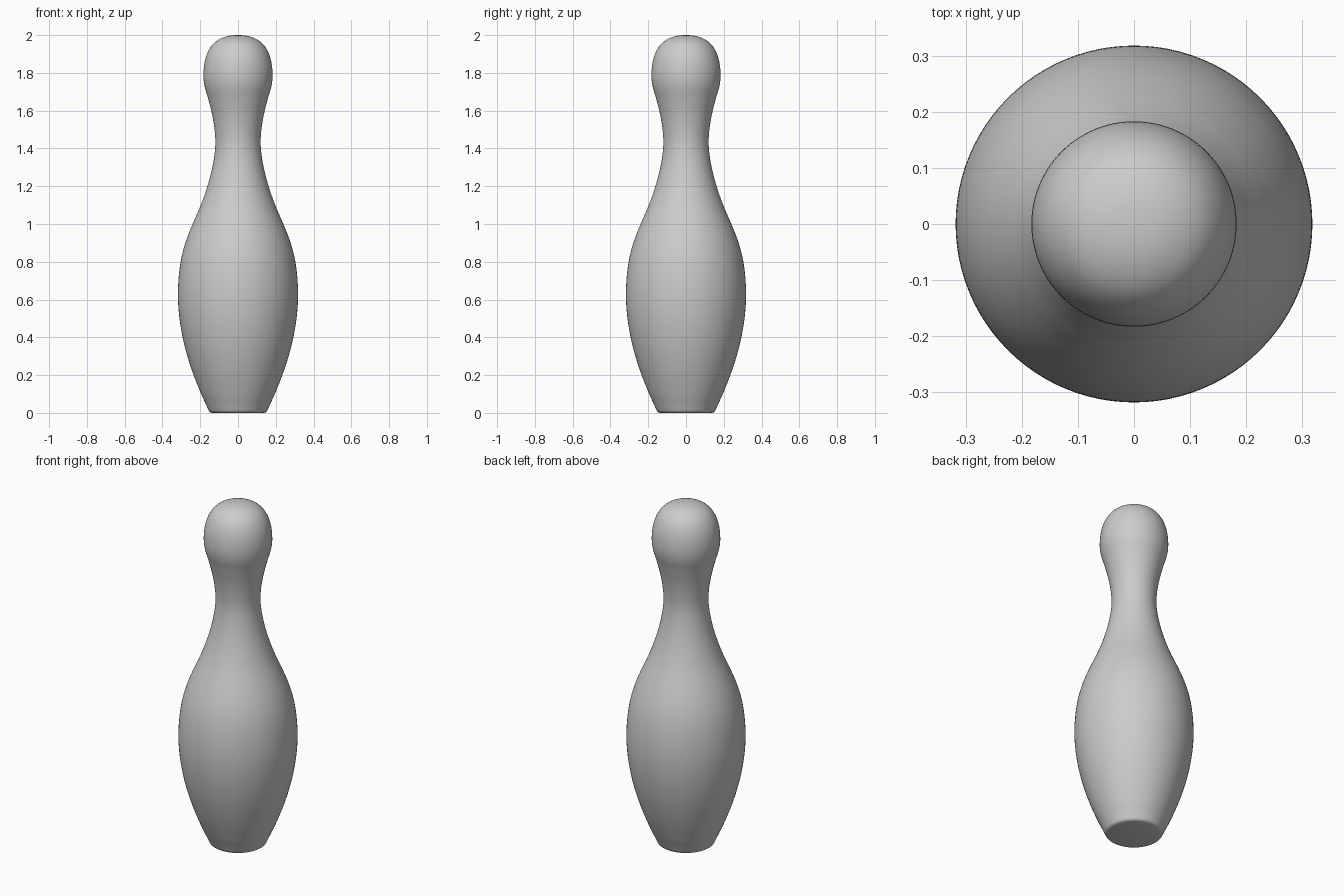
import bpy, bmesh, math
from mathutils import Vector

if "Cube" in bpy.data.objects:
    bpy.data.objects.remove(bpy.data.objects["Cube"])

SEGMENTS, STEPS = 96, 5

# Half profile (radius, height), bottom to top
profile = [(0.155, 0.012), (0.172, 0.05), (0.195, 0.10), (0.235, 0.20), (0.268, 0.30), (0.293, 0.40),
           (0.311, 0.51), (0.318, 0.62), (0.313, 0.73), (0.298, 0.83), (0.272, 0.92),
           (0.236, 1.01), (0.197, 1.10), (0.162, 1.20), (0.136, 1.30), (0.121, 1.40),
           (0.122, 1.48), (0.135, 1.57), (0.157, 1.66), (0.177, 1.73), (0.183, 1.79),
           (0.176, 1.86), (0.155, 1.92), (0.119, 1.965), (0.065, 1.992), (0.0, 2.0)]


def smooth_curve(points):
    """Catmull-Rom curve through the points, mirrored over the axis at the top."""
    p = [Vector(q) for q in points]
    p = [2 * p[0] - p[1]] + p + [Vector((-p[-2].x, p[-2].y))]
    out = []
    for a, b, c, d in zip(p, p[1:], p[2:], p[3:]):
        for i in range(STEPS):
            t = i / STEPS
            out.append(0.5 * (2 * b + (c - a) * t + (2 * a - 5 * b + 4 * c - d) * t * t
                              + (3 * b - a - 3 * c + d) * t ** 3))
    return out + [p[-2]]


# Flat base with a small rounded rim, then the body curve
outline = [Vector(q) for q in [(0, 0), (0.137, 0), (0.145, 0.002), (0.151, 0.006)]]
outline += smooth_curve(profile)

# Lathe the outline around z
bm = bmesh.new()
verts = [bm.verts.new((q.x, 0, q.y)) for q in outline]
edges = [bm.edges.new(pair) for pair in zip(verts, verts[1:])]
bmesh.ops.spin(bm, geom=verts + edges, cent=(0, 0, 0), axis=(0, 0, 1),
               angle=math.tau, steps=SEGMENTS)
bmesh.ops.remove_doubles(bm, verts=bm.verts, dist=0.0001)
bmesh.ops.recalc_face_normals(bm, faces=bm.faces)
mesh = bpy.data.meshes.new("pin_body")
bm.to_mesh(mesh)
bm.free()

pin = bpy.data.objects.new("pin_body", mesh)
bpy.context.collection.objects.link(pin)
bpy.context.view_layer.objects.active = pin
pin.select_set(True)
bpy.ops.object.shade_smooth_by_angle(angle=math.radians(40))
